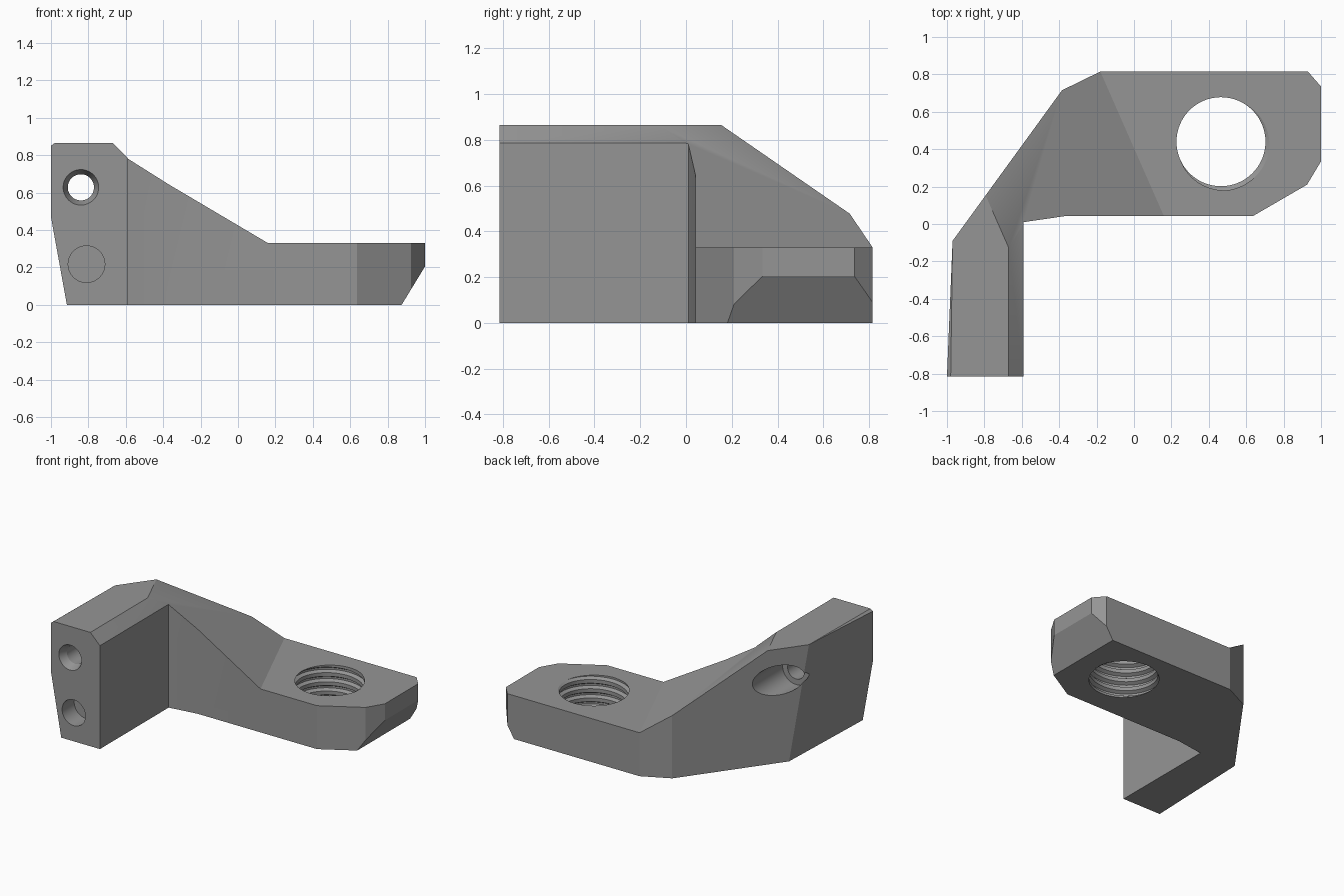
import bpy, bmesh, math
from mathutils import Vector

if "Cube" in bpy.data.objects:
    bpy.data.objects.remove(bpy.data.objects["Cube"])

grey = bpy.data.materials.new("plain_grey")
grey.diffuse_color = (0.3, 0.3, 0.3, 1)
grey.use_nodes = True
grey.node_tree.nodes["Principled BSDF"].inputs["Base Color"].default_value = grey.diffuse_color


def make(name, bm):
    bmesh.ops.recalc_face_normals(bm, faces=bm.faces[:])
    mesh = bpy.data.meshes.new(name)
    bm.to_mesh(mesh)
    bm.free()
    mesh.materials.append(grey)
    ob = bpy.data.objects.new(name, mesh)
    bpy.context.collection.objects.link(ob)
    return ob


def prism(bm, points, offset):
    """Closed solid: a flat polygon swept along an offset."""
    face = bm.faces.new([bm.verts.new(p) for p in points])
    moved = bmesh.ops.extrude_face_region(bm, geom=[face])["geom"]
    bmesh.ops.translate(bm, vec=offset, verts=[v for v in moved if isinstance(v, bmesh.types.BMVert)])


def trim(bm, a, b, c):
    """Cut away the side of plane abc that faces away from the body centre."""
    a, b, c = Vector(a), Vector(b), Vector(c)
    n = (b - a).cross(c - a).normalized()
    if n.dot(Vector((-0.2, 0.3, 0.2)) - a) > 0:
        n = -n
    geom = bm.verts[:] + bm.edges[:] + bm.faces[:]
    cut = bmesh.ops.bisect_plane(bm, geom=geom, dist=1e-5, plane_co=a, plane_no=n, clear_outer=True)
    edges = [e for e in cut["geom_cut"] if isinstance(e, bmesh.types.BMEdge)]
    edges = [e for e in edges if e.is_boundary]
    if edges:
        bmesh.ops.holes_fill(bm, edges=edges, sides=0)


def lathe_y(name, x, z, profile, n=48):
    """Round cutter along y from (y, radius) pairs."""
    bm = bmesh.new()
    rings = [[bm.verts.new((x + r * math.cos(2 * math.pi * i / n), y,
                            z + r * math.sin(2 * math.pi * i / n))) for i in range(n)]
             for y, r in profile]
    for p, q in zip(rings, rings[1:]):
        for i in range(n):
            bm.faces.new((p[i], p[(i + 1) % n], q[(i + 1) % n], q[i]))
    bm.faces.new(rings[0])
    bm.faces.new(rings[-1])
    return make(name, bm)


def thread(name, x, y, z0, pitch, turns, profile, n=64):
    """Helical thread cutter; profile is (fraction of pitch, radius)."""
    bm = bmesh.new()
    total = n * turns
    last = total - n

    def point(j, f, r):
        t = 2 * math.pi * j / n
        return bm.verts.new((x + r * math.cos(t), y + r * math.sin(t), z0 + pitch * (j / n + f)))
    first = [point(j, *profile[0]) for j in range(total + 1)]
    rows = [first] + [[point(j, *p) for j in range(last + 1)] for p in profile[1:]]
    for j in range(last):
        for a, b in zip(rows, rows[1:]):
            bm.faces.new((a[j], a[j + 1], b[j + 1], b[j]))
        end = rows[-1]
        bm.faces.new((end[j], end[j + 1], first[j + 1 + n], first[j + n]))
    # fan caps close both ends of the helix
    for s, z in ((0, z0 - 0.1), (last, z0 + pitch * turns + 0.1)):
        centre = bm.verts.new((x, y, z))
        loop = first[s:s + n + 1] + [r[s] for r in reversed(rows[1:])]
        for i, v in enumerate(loop):
            bm.faces.new((centre, v, loop[(i + 1) % len(loop)]))
    return make(name, bm)


# bracket body: plan outline swept upward
outline = [(-1.1, -0.815), (-1.1, -0.269), (-0.385, 0.715), (-0.18, 0.815), (0.93, 0.815),
           (1, 0.735), (1, 0.335), (0.925, 0.21), (0.635, 0.042), (-0.37, 0.042),
           (-0.59, 0.01), (-0.59, -0.815)]
bm = bmesh.new()
prism(bm, [(x, y, 0) for x, y in outline], (0, 0, 0.865))
A, B, C = (-0.97, -0.09, 0.865), (-0.885, 0.027, 0), (-0.915, -0.815, 0)
D, E, F = (-1, -0.815, 0.47), (-1, -0.815, 0.85), (-0.98, -0.815, 0.865)
trim(bm, (-0.97, -0.09, 0), D, E)                       # outer side of the arm
trim(bm, A, B, D)
trim(bm, B, C, D)                                       # tapered lower side
trim(bm, A, E, F)                                       # thin top bevel
trim(bm, (1, 0, 0.205), (1, 1, 0.205), (0.875, 0, 0))   # sloped end of the plate
body = make("bracket", bm)

cutters = []

# space above the plate and the ramp
along = Vector((0.34, -0.773, 0)).normalized()
up_ramp = Vector((along.y, -along.x, 0))
base = Vector((0.16, 0.042, 0.33)) - along * 2
bm = bmesh.new()
prism(bm, [base + up_ramp * s + Vector((0, 0, h))
           for s, h in ((-2, 0), (0, 0), (1.6, 1.034), (-2, 1.034))], along * 4)
cutters.append(make("ramp_cutter", bm))

# bevel along the inner top edge of the arm
bm = bmesh.new()
prism(bm, [(-0.77, -1, 0.965), (-0.586, -1, 0.781), (-0.586, -1, 0.965)], (0, 1.03, 0))
cutters.append(make("bevel_cutter", bm))

# threaded hole, screw hole with a recess behind, and blind pocket
cutters.append(thread("thread_cutter", 0.465, 0.44, -0.2, 0.07, 11,
                      [(0, 0.238), (0.4, 0.238), (0.6, 0.262), (0.8, 0.262)]))
cutters.append(lathe_y("screw_hole_cutter", -0.84, 0.628,
                       [(-0.9, 0.13), (-0.815, 0.095), (-0.755, 0.07), (-0.12, 0.07),
                        (-0.12, 0.112), (0.6, 0.112)]))
cutters.append(lathe_y("pocket_cutter", -0.81, 0.217, [(-0.9, 0.098), (-0.67, 0.098)]))

for c in cutters:
    c.hide_render = True
    mod = body.modifiers.new(c.name, 'BOOLEAN')
    mod.operation = 'DIFFERENCE'
    mod.solver = 'EXACT'
    mod.object = c
bpy.context.view_layer.update()
result = bpy.data.meshes.new_from_object(body.evaluated_get(bpy.context.evaluated_depsgraph_get()))
body.modifiers.clear()
body.data = result
for c in cutters:
    bpy.data.objects.remove(c)

bpy.context.view_layer.objects.active = body
body.select_set(True)
bpy.ops.object.shade_smooth_by_angle(angle=math.radians(20))
